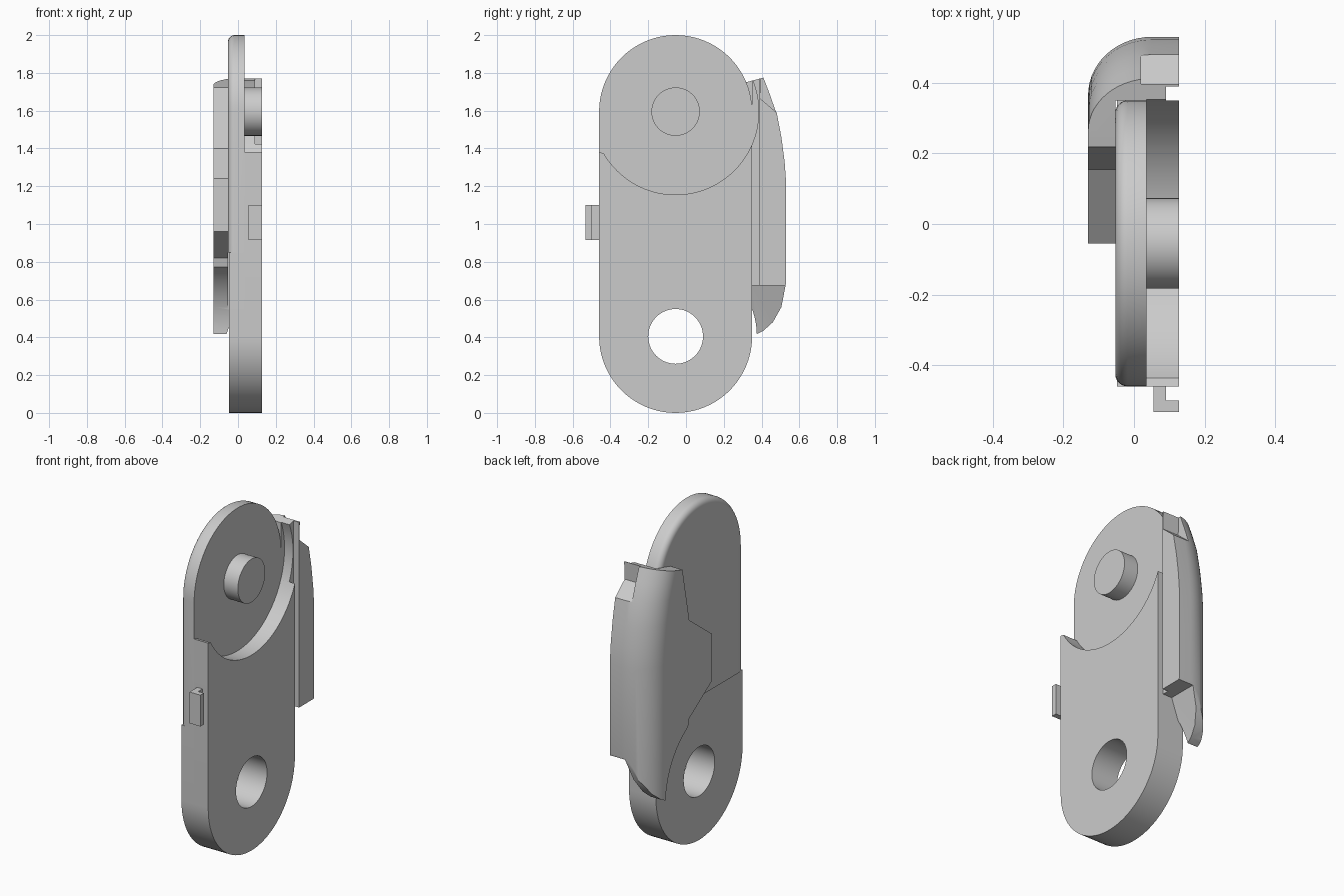
import bpy, bmesh, math

if "Cube" in bpy.data.objects:
    bpy.data.objects.remove(bpy.data.objects["Cube"], do_unlink=True)

grey = bpy.data.materials.new("plain grey")
grey.use_nodes = True
COLOUR = (0.6, 0.6, 0.6, 1)
grey.diffuse_color = COLOUR
grey.node_tree.nodes["Principled BSDF"].inputs["Base Color"].default_value = COLOUR

CY, TOP, LOW, R, CLEAR = -0.055, 1.595, 0.405, 0.405, 0.44


def arc(cy, cz, r, start, end, n=40):
    angles = [math.radians(start + (end - start) * i / n) for i in range(n + 1)]
    return [(cy + r * math.cos(a), cz + r * math.sin(a)) for a in angles]


def circle(cz, r, n=64):
    return arc(CY, cz, r, 0, 360, n)[:-1]


def loft(name, sections):
    """Skin a list of equal-length point loops and cap both ends."""
    bm = bmesh.new()
    rings = [[bm.verts.new(p) for p in s] for s in sections]
    n = len(rings[0])
    for lower, upper in zip(rings, rings[1:]):
        for i in range(n):
            j = (i + 1) % n
            bm.faces.new((lower[i], lower[j], upper[j], upper[i]))
    bm.faces.new(rings[0])
    bm.faces.new(rings[-1])
    bmesh.ops.recalc_face_normals(bm, faces=bm.faces)
    mesh = bpy.data.meshes.new(name)
    bm.to_mesh(mesh)
    bm.free()
    mesh.materials.append(grey)
    obj = bpy.data.objects.new(name, mesh)
    bpy.context.collection.objects.link(obj)
    return obj


def prism(name, pts, axis, a, b):
    place = {"x": lambda p, t: (t, p[0], p[1]),
             "y": lambda p, t: (p[0], t, p[1]),
             "z": lambda p, t: (p[0], p[1], t)}[axis]
    return loft(name, [[place(p, t) for p in pts] for t in (a, b)])


def apply_modifier(obj, mod):
    with bpy.context.temp_override(object=obj, active_object=obj):
        bpy.ops.object.modifier_apply(modifier=mod.name)


def cut(obj, *args):
    cutter = prism("cutter", *args)
    mod = obj.modifiers.new("cut", "BOOLEAN")
    mod.operation, mod.solver, mod.object = "DIFFERENCE", "EXACT", cutter
    apply_modifier(obj, mod)
    bpy.data.objects.remove(cutter, do_unlink=True)


def smooth(obj, degrees=25):
    bpy.ops.object.select_all(action="DESELECT")
    obj.select_set(True)
    bpy.context.view_layer.objects.active = obj
    bpy.ops.object.shade_smooth_by_angle(angle=math.radians(degrees))


# Thick lower link, hollowed at the top to clear the pivot disc
low_end = arc(CY, LOW, R, 180, 360)
clear_arc = arc(CY, TOP, CLEAR, -23, -150)
body = prism("lower_link", low_end + clear_arc + [(CY - R, 1.38)], "x", 0.035, 0.127)
cut(body, circle(LOW, 0.145), "x", -1, 1)

# Thin backing behind the lower link
backing = prism("lower_backing", low_end + [(CY + R, 0.85), (CY - R, 0.85)],
                "x", -0.048, 0.035)
cut(backing, circle(LOW, 0.145), "x", -1, 1)

# Upper plate with a rounded outer rim
plate = prism("upper_plate", arc(CY, TOP, R, 0, 180) + [(CY - R, 0.85), (CY + R, 0.85)],
              "x", -0.053, 0.035)
bm = bmesh.new()
bm.from_mesh(plate.data)
rim = [e for e in bm.edges if all(v.co.x < -0.05 for v in e.verts)
       and max(v.co.z for v in e.verts) > 0.9]
bmesh.ops.bevel(bm, geom=rim, offset=0.035, segments=6, profile=0.5, affect="EDGES")
bm.to_mesh(plate.data)
bm.free()

# Pivot pin
pin = prism("pivot_pin", circle(TOP, 0.128), "x", 0.03, 0.127)

# Hooked clip on the front edge
clip = prism("front_clip", [(0.055, -0.45), (0.055, -0.532), (0.127, -0.532),
                            (0.127, -0.5), (0.09, -0.5), (0.09, -0.45)], "z", 0.915, 1.1)


# Rear cover: a rounded section following the curved back line
def section(back, z):
    corner = [(0.05 - 0.18 * math.cos(t), back - 0.165 + 0.165 * math.sin(t))
              for t in [math.pi / 2 * i / 14 for i in range(15)]]
    pts = [(0.127, -0.2), (-0.13, -0.2)] + corner + [(0.127, back)]
    return [(x, y, z) for x, y in pts]


back_line = [(0.53, 0.3), (0.53, 1.22), (0.522, 1.33), (0.505, 1.46),
             (0.48, 1.59), (0.445, 1.69), (0.395, 1.82)]
cover = loft("rear_cover", [section(*p) for p in back_line])

# Inner space for the link, with a slot matching the clip
cut(cover, [(-0.053, -1), (-0.053, 0.35), (0.09, 0.35), (0.09, 0.39), (1, 0.39), (1, -1)],
    "z", -1, 3)
# Angular front outline, curving around the lower hole
hole_side = arc(CY, LOW, 0.43, 59, 1, 20)
cut(cover, [(-1, 3), (0.24, 3), (0.22, 1.73), (0.155, 1.4), (CY, 1.24), (CY, 0.96),
            (0.155, 0.82)] + hole_side + [(0.37, -1), (-1, -1)], "x", -1, 1)
# Sloping top edge
cut(cover, [(-1, 1.4), (0, 1.66), (0.26, 1.735), (0.41, 1.775), (1, 1.93), (1, 3), (-1, 3)][1:],
    "x", -1, 1)
# Tapered bottom edge
cut(cover, [(0.3, 0.415), (0.37, 0.415), (0.41, 0.435), (0.46, 0.48), (0.505, 0.56),
            (0.53, 0.69), (0.7, 0.69), (0.7, 0), (0.3, 0)], "x", -1, 1)
# Stepped underside beside the link
cut(cover, [(0.5, 0.675), (0.03, 0.675), (-0.06, 0.42), (-0.06, 0), (0.5, 0)], "y", -1, 1)
# Notch in the top corner
cut(cover, [(0.405, 2), (0.392, 1.665), (0.48, 1.59), (0.7, 1.4), (0.7, 2)], "x", 0.02, 1)
# Clearance for the pivot disc
cut(cover, circle(TOP, CLEAR), "x", 0.035, 1)

for part in (body, backing, plate, pin, clip, cover):
    smooth(part)
